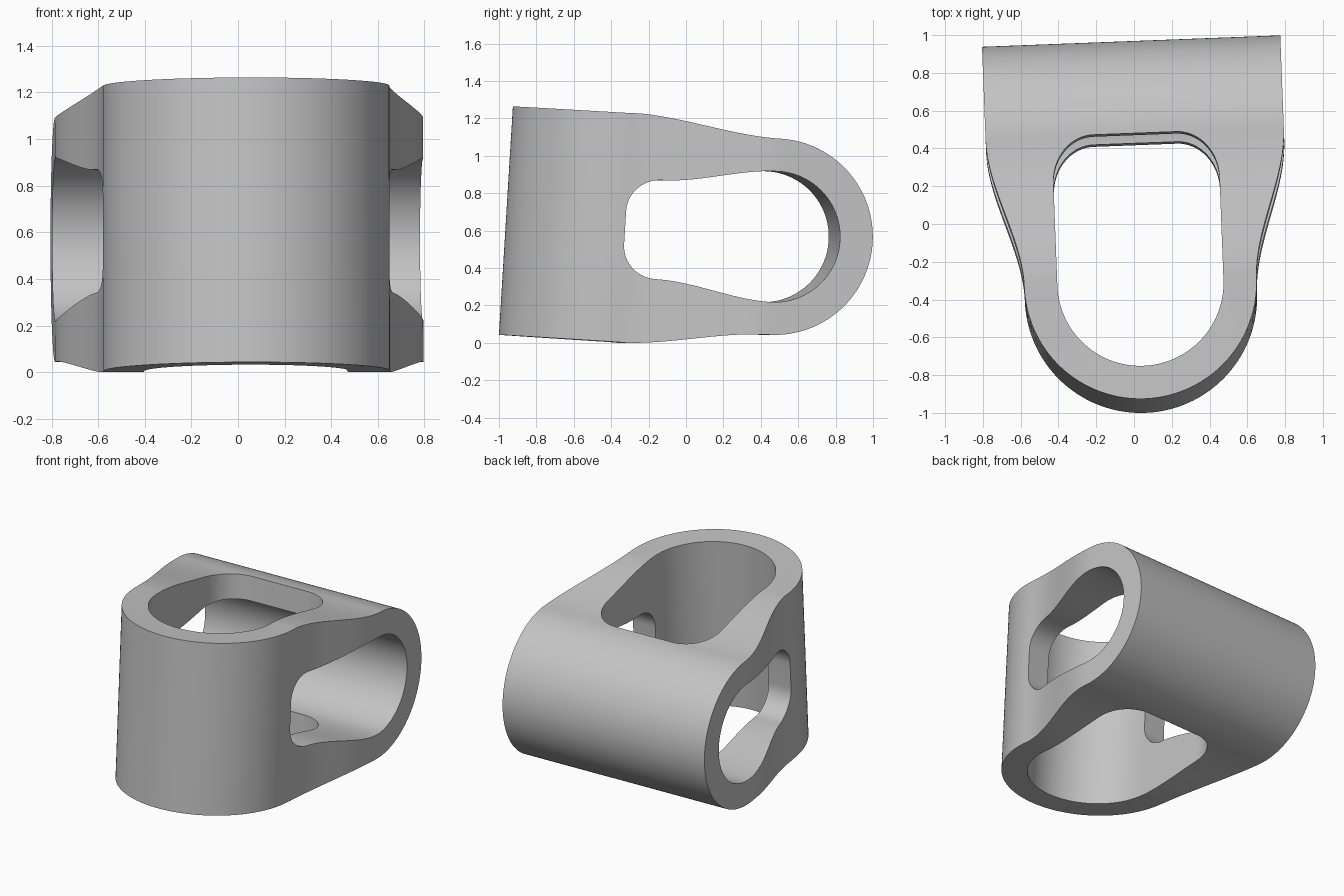
import bpy, bmesh, math
from mathutils import Matrix

if "Cube" in bpy.data.objects:
    bpy.data.objects.remove(bpy.data.objects["Cube"])

REAR, FRONT = 0.445, -0.35      # centres of the two rounded ends


def arc(cy, r, a0, a1, n, ch=0.0, rh=None):
    """Points (y, half size) on an ellipse; angle measured from +y."""
    rh = r if rh is None else rh
    return [(cy + r * math.cos(math.radians(a0 + (a1 - a0) * i / n)),
             ch + rh * math.sin(math.radians(a0 + (a1 - a0) * i / n)))
            for i in range(n + 1)]


def s_curve(y0, h0, y1, h1, n=24):
    """Interior points of a smooth flare between two half sizes."""
    out = []
    for i in range(1, n):
        t = i / n
        out.append((y0 + (y1 - y0) * t, h0 + (h1 - h0) * t * t * (3 - 2 * t)))
    return out


def prism(name, half, axis, depth):
    """Mirror a half profile and extrude it along x or z."""
    pts = half + [(y, -h) for y, h in reversed(half) if abs(h) > 1e-6]
    bm = bmesh.new()
    if axis == 'Z':
        vs = [bm.verts.new((h, y, -depth)) for y, h in pts]
        move = (0, 0, 2 * depth)
    else:
        vs = [bm.verts.new((-depth, y, h)) for y, h in pts]
        move = (2 * depth, 0, 0)
    face = bm.faces.new(vs)
    ext = bmesh.ops.extrude_face_region(bm, geom=[face], use_keep_orig=True)
    top = [g for g in ext['geom'] if isinstance(g, bmesh.types.BMVert)]
    bmesh.ops.translate(bm, verts=top, vec=move)
    bmesh.ops.recalc_face_normals(bm, faces=bm.faces[:])
    mesh = bpy.data.meshes.new(name)
    bm.to_mesh(mesh)
    bm.free()
    ob = bpy.data.objects.new(name, mesh)
    bpy.context.collection.objects.link(ob)
    return ob


# Plan outline: round front flaring to a wide back
plan_outer = [(1.3, 0.79)] + [(REAR, 0.79)] \
    + s_curve(REAR, 0.79, FRONT, 0.615) + arc(FRONT, 0.615, 90, 180, 40)
# Side outline: round back flaring to a taller front
side_outer = arc(REAR, 0.525, 0, 90, 40) \
    + s_curve(REAR, 0.525, FRONT, 0.615) + [(FRONT, 0.613), (-1.3, 0.611)]
# Vertical opening: round front, soft square back
plan_hole = arc(0.2, 0.25, 0, 90, 16, 0.22, 0.22) \
    + arc(FRONT, 0.44, 90, 180, 40)
# Sideways opening: round back, narrowing to a soft square front
side_hole = arc(REAR, 0.35, 0, 90, 40) \
    + s_curve(REAR, 0.35, -0.17, 0.265) \
    + arc(-0.17, 0.18, 90, 180, 16, 0.09, 0.175)

body = prism('crossed_sleeve_body', plan_outer, 'Z', 1.0)
steps = [(prism('side_outline_cutter', side_outer, 'X', 1.2), 'INTERSECT'),
         (prism('vertical_hole_cutter', plan_hole, 'Z', 1.3), 'DIFFERENCE'),
         (prism('sideways_hole_cutter', side_hole, 'X', 1.3), 'DIFFERENCE')]

bpy.context.view_layer.objects.active = body
body.select_set(True)
for cutter, op in steps:
    cutter.hide_render = True
    mod = body.modifiers.new('cut', 'BOOLEAN')
    mod.operation = op
    mod.solver = 'EXACT'
    mod.object = cutter
    bpy.ops.object.modifier_apply(modifier=mod.name)
    bpy.data.objects.remove(cutter, do_unlink=True)

# Slight tilt and turn, then rest on the floor
body.data.transform(Matrix.Translation((0.022, 0, 0.6))
                    @ Matrix.Rotation(math.radians(2.2), 4, 'Z')
                    @ Matrix.Rotation(math.radians(-3.5), 4, 'X'))
low = min(v.co.z for v in body.data.vertices)
body.data.transform(Matrix.Translation((0, 0, -low)))

grey = bpy.data.materials.new('light_grey')
grey.diffuse_color = (0.55, 0.55, 0.55, 1)
grey.use_nodes = True
grey.node_tree.nodes["Principled BSDF"].inputs["Base Color"].default_value = grey.diffuse_color
body.data.materials.clear()
body.data.materials.append(grey)
for p in body.data.polygons:
    p.material_index = 0

bpy.ops.object.shade_smooth_by_angle(angle=math.radians(30))
